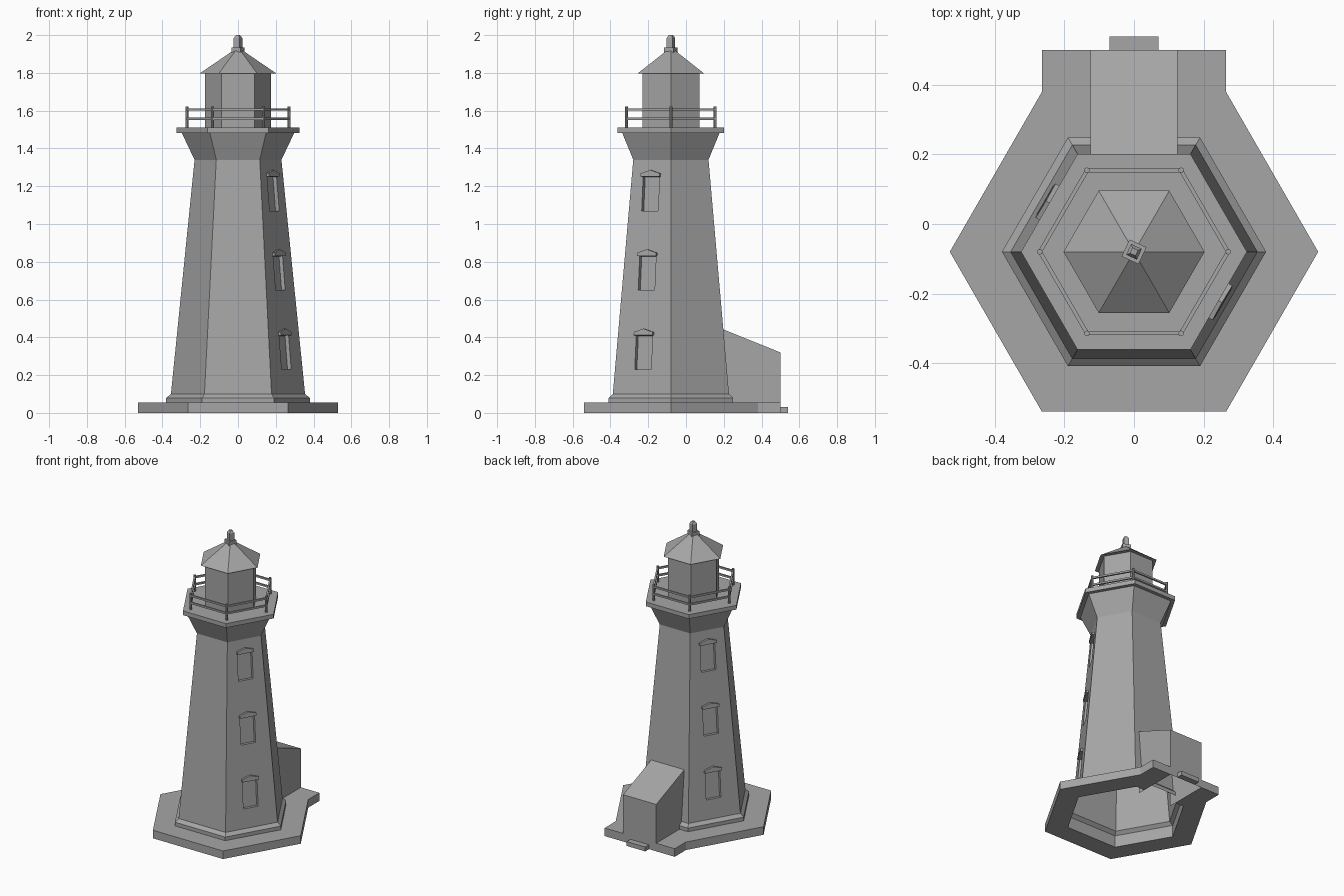
import bpy, bmesh
from math import cos, sin, pi, radians
from mathutils import Vector, Matrix

cube = bpy.data.objects.get("Cube")
if cube:
    bpy.data.objects.remove(cube, do_unlink=True)

GREY = (0.38, 0.38, 0.38, 1)
mat = bpy.data.materials.new("stone grey")
mat.use_nodes = True
mat.diffuse_color = GREY
mat.node_tree.nodes["Principled BSDF"].inputs["Base Color"].default_value = GREY

CENTRE = Vector((0, -0.08, 0))
APO = cos(pi / 6)


def finish(name, bm):
    bm.normal_update()
    mesh = bpy.data.meshes.new(name)
    bm.to_mesh(mesh)
    bm.free()
    mesh.materials.append(mat)
    obj = bpy.data.objects.new(name, mesh)
    bpy.context.collection.objects.link(obj)
    return obj


def turned(profile, sides=6, twist=0.0, centre=CENTRE, caps=(False, False), loop=False):
    """Sweep (radius, z) points around a vertical axis with flat sides."""
    bm = bmesh.new()
    rings = []
    for r, z in profile:
        angles = [twist + 2 * pi * i / sides for i in range(sides)]
        rings.append([bm.verts.new(centre + Vector((r * cos(a), r * sin(a), z))) for a in angles])
    pairs = list(zip(rings, rings[1:])) + ([(rings[-1], rings[0])] if loop else [])
    for low, high in pairs:
        for i in range(sides):
            j = (i + 1) % sides
            bm.faces.new((low[i], low[j], high[j], high[i]))
    if caps[0]:
        bm.faces.new(rings[0][::-1])
    if caps[1]:
        bm.faces.new(rings[-1])
    return bm


def prism(points, offset):
    """Extrude a closed outline of 3D points by an offset."""
    bm = bmesh.new()
    face = bm.faces.new([bm.verts.new(p) for p in points])
    out = bmesh.ops.extrude_face_region(bm, geom=[face], use_keep_orig=True)
    moved = [v for v in out["geom"] if isinstance(v, bmesh.types.BMVert)]
    bmesh.ops.translate(bm, verts=moved, vec=offset)
    bmesh.ops.recalc_face_normals(bm, faces=bm.faces)
    return bm


# Base slab, open under the tower and the porch
outer = [(0.125, 0.5), (0.265, 0.5), (0.265, 0.38), (0.53, -0.08), (0.265, -0.54)]
inner = [(0.19, -0.409), (0.38, -0.08), (0.19, 0.249), (0.125, 0.249)]
mirror = lambda pts: [(-x, y) for x, y in reversed(pts)]
outline = outer + mirror(outer) + mirror(inner) + inner
finish("base_slab", prism([(x, y, 0) for x, y in outline], (0, 0, 0.055)))

# Tower shell with plinth and flared top
FOOT, NECK = (0.355, 0.1), (0.23, 1.34)
SLOPE = (FOOT[0] - NECK[0]) / (NECK[1] - FOOT[1])
tower = turned([(0.38, 0.055), (0.38, 0.08), FOOT, NECK, (0.298, 1.483)])
tower.normal_update()

# Window recesses on two opposite walls
SILLS = [0.23 + 0.42 * i for i in range(3)]
HEIGHT, HALF = 0.18, 0.05


def wall_faces(n, bands=False):
    tower.normal_update()
    found = []
    for f in tower.faces:
        z = f.calc_center_median().z
        if f.normal.dot(n) > 0.98 and z > FOOT[1]:
            if not bands or any(s < z < s + HEIGHT for s in SILLS):
                found.append(f)
    return found


def cut(faces, point, normal):
    geom = set(faces)
    for f in faces:
        geom.update(f.edges)
        geom.update(f.verts)
    bmesh.ops.bisect_plane(tower, geom=list(geom), dist=1e-5, plane_co=point, plane_no=normal)


for side, angle in (("right", -30), ("left", 150)):
    n = Vector((cos(radians(angle)), sin(radians(angle)), 0))
    t = Vector((-n.y, n.x, 0))
    for s in SILLS:
        for z in (s, s + HEIGHT):
            cut(wall_faces(n), Vector((0, 0, z)), Vector((0, 0, 1)))
    for d in (-HALF, HALF):
        cut(wall_faces(n, True), CENTRE + t * d, t)
    panes = [f for f in wall_faces(n, True)
             if abs((f.calc_center_median() - CENTRE).dot(t)) < 0.02]
    bmesh.ops.inset_individual(tower, faces=panes, thickness=0.0, depth=-0.022)

    # Small gabled hoods over the windows
    up = (Vector((0, 0, 1)) - n * SLOPE * APO).normalized()
    out = t.cross(up).normalized()
    for i, s in enumerate(SILLS):
        z = s + HEIGHT
        foot = CENTRE + n * APO * (FOOT[0] - SLOPE * (z - FOOT[1])) + Vector((0, 0, z))
        shape = [(-0.057, 0), (0.057, 0), (0.057, 0.017), (0, 0.035), (-0.057, 0.017)]
        pts = [foot + t * a + up * b - out * 0.005 for a, b in shape]
        finish(f"window_hood_{side}_{i + 1}", prism(pts, out * 0.02))

finish("tower_shell", tower)

# Porch with a sloping roof, open below and towards the tower
porch = bmesh.new()
section = [(0.197, 0), (0.197, 0.442), (0.5, 0.32), (0.5, 0)]
left, right = [[porch.verts.new((x, y, z)) for y, z in section] for x in (-0.125, 0.125)]
porch.faces.new(left)
porch.faces.new(right[::-1])
for i in (1, 2):
    porch.faces.new((left[i], right[i], right[i + 1], left[i + 1]))
bmesh.ops.recalc_face_normals(porch, faces=porch.faces)
finish("porch", porch)

# Door step
step = [(-0.07, 0.5, 0), (0.07, 0.5, 0), (0.07, 0.54, 0), (-0.07, 0.54, 0)]
finish("door_step", prism(step, (0, 0, 0.03)))

# Gallery deck, lantern room and roof
finish("gallery_deck", turned([(0.325, 1.483), (0.325, 1.512)], caps=(True, True)))
finish("lantern_room", turned([(0.175, 1.512), (0.175, 1.8)]))
finish("lantern_roof", turned([(0.203, 1.797), (0.02, 1.922)], caps=(True, True)))

# Roof finial
finish("finial_base", turned([(0.038, 1.905), (0.038, 1.935)], 4, radians(20), caps=(True, True)))
finish("finial_top", turned([(0.024, 1.935), (0.024, 1.985), (0.012, 2.0)], 4, radians(20),
                            caps=(False, True)))

# Gallery railing
for name, z in (("lower_rail", 1.557), ("upper_rail", 1.606)):
    ring = [(0.264, z - 0.006), (0.277, z - 0.006), (0.277, z + 0.006), (0.264, z + 0.006)]
    finish(name, turned(ring, loop=True))
for i in range(6):
    spot = CENTRE + Vector((cos(i * pi / 3), sin(i * pi / 3), 0)) * 0.271
    finish(f"rail_post_{i + 1}", turned([(0.008, 1.51), (0.008, 1.622)], 8, centre=spot,
                                        caps=(False, True)))
